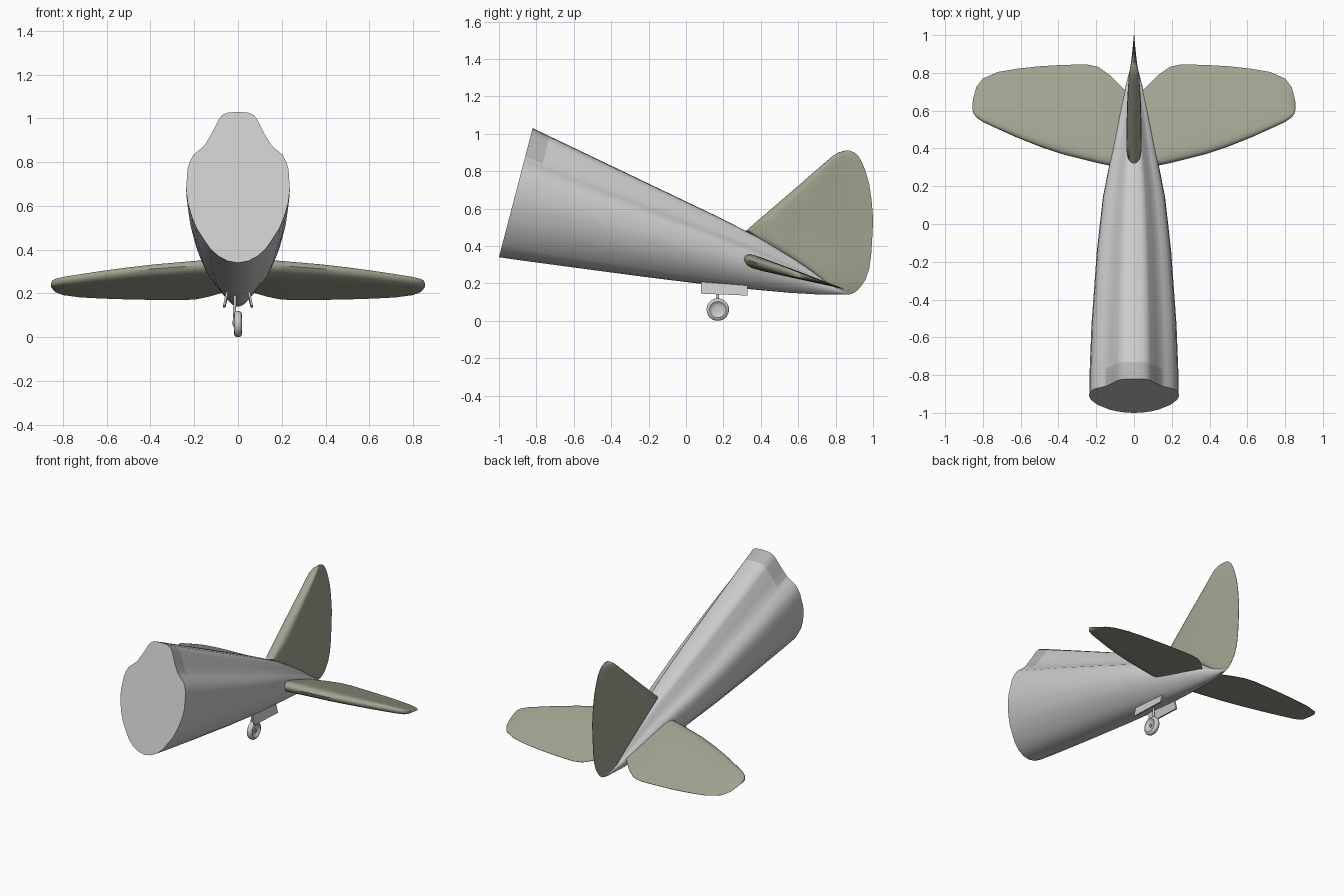
import bpy, bmesh, math
from mathutils import Vector

if "Cube" in bpy.data.objects:
    bpy.data.objects.remove(bpy.data.objects["Cube"])

olive = bpy.data.materials.new("olive_paint")
olive.diffuse_color = (0.36, 0.37, 0.28, 1)
olive.use_nodes = True
olive.node_tree.nodes["Principled BSDF"].inputs["Base Color"].default_value = olive.diffuse_color
grey = bpy.data.materials.new("light_grey")
grey.diffuse_color = (0.8, 0.8, 0.8, 1)
grey.use_nodes = True
grey.node_tree.nodes["Principled BSDF"].inputs["Base Color"].default_value = grey.diffuse_color
dark = bpy.data.materials.new("frame_grey")
dark.diffuse_color = (0.45, 0.45, 0.45, 1)
dark.use_nodes = True
dark.node_tree.nodes["Principled BSDF"].inputs["Base Color"].default_value = dark.diffuse_color


def loft(name, rings, mats=(), angle=35, dark_test=None):
    """Skin a list of closed rings and cap both ends."""
    bm = bmesh.new()
    vr = [[bm.verts.new(p) for p in r] for r in rings]
    n = len(vr[0])
    for i in range(len(vr) - 1):
        for j in range(n):
            k = (j + 1) % n
            f = bm.faces.new((vr[i][j], vr[i][k], vr[i + 1][k], vr[i + 1][j]))
            if dark_test and dark_test(i, j, n):
                f.material_index = 1
    bm.faces.new(vr[0])
    bm.faces.new(vr[-1])
    bmesh.ops.recalc_face_normals(bm, faces=bm.faces)
    me = bpy.data.meshes.new(name)
    bm.to_mesh(me)
    bm.free()
    for m in mats:
        me.materials.append(m)
    ob = bpy.data.objects.new(name, me)
    bpy.context.collection.objects.link(ob)
    bpy.ops.object.select_all(action='DESELECT')
    ob.select_set(True)
    bpy.context.view_layer.objects.active = ob
    bpy.ops.object.shade_smooth_by_angle(angle=math.radians(angle))
    return ob


# Fuselage: oval section with a raised spine, lofted on tilted planes
half = [(0, 0), (.2, .012), (.38, .045), (.54, .095), (.68, .165), (.8, .23), (.89, .305),
        (.97, .40), (1, .49), (.975, .62), (.93, .67), (.86, .715), (.72, .755),
        (.64, .78), (.51, .855), (.37, .95), (.31, .978), (.2, .995), (0, 1)]
section = half + [(-u, v) for u, v in half[-2:0:-1]]
# bottom y, bottom z, top y, top z, half width
stations = [(-1, .34, -.82, 1.03, .237), (-.89, .324, -.73, .987, .236),
            (-.6, .285, -.46, .858, .225), (-.2, .232, -.09, .681, .197),
            (.1, .195, .18, .552, .165), (.33, .17, .39, .445, .122),
            (.55, .15, .59, .325, .08), (.72, .14, .74, .228, .045),
            (.82, .14, .83, .175, .02), (.86, .145, .86, .16, .006)]
rings = [[(u * w, by + (ty - by) * v, bz + (tz - bz) * v) for u, v in section]
         for by, bz, ty, tz, w in stations]
loft("fuselage", rings, (grey, dark),
     dark_test=lambda i, j, n: i == 0 and 13 <= j <= n - 14)

# Aerofoil section: chord fraction, thickness fraction
foil = [(0, 0), (.012, .45), (.04, .78), (.09, .97), (.15, 1), (.35, .8), (.7, .38), (1, .03)]
foil += [(c, -t) for c, t in foil[:0:-1]]

# Tailplane: x, leading y, trailing y, half thickness
tail = [(.03, .30, .69, .036), (.07, .30, .73, .036), (.13, .31, .79, .036),
        (.19, .322, .832, .036), (.25, .337, .845, .035), (.38, .37, .842, .033),
        (.5, .41, .835, .03), (.62, .458, .822, .027), (.72, .503, .805, .024),
        (.8, .54, .77, .02), (.835, .565, .725, .017), (.85, .585, .67, .012),
        (.855, .605, .64, .004)]
span = [(-x, a, b, t) for x, a, b, t in reversed(tail)] + tail
rings = []
for x, a, b, t in span:
    ring = []
    for c, h in foil:
        y = a + (b - a) * c
        ring.append((x, y, .325 - (y - .33) * .3 + h * t))
    rings.append(ring)
loft("tailplane", rings, (olive,), 40)

# Fin and rudder: z, leading y, trailing y, half thickness
fin = [(.14, .82, .87, .008), (.15, .79, .9, .014), (.17, .775, .925, .02),
       (.22, .72, .96, .028), (.28, .64, .98, .034), (.35, .53, .99, .038),
       (.48, .32, .998, .04), (.55, .40, 1, .039), (.65, .517, .992, .037),
       (.73, .61, .98, .034), (.8, .69, .96, .031), (.85, .748, .94, .028),
       (.88, .783, .922, .024), (.9, .815, .9, .016), (.91, .85, .875, .004)]
rings = [[(h * t, a + (b - a) * c, z) for c, h in foil] for z, a, b, t in fin]
loft("fin", rings, (olive,), 40)

# Tail wheel: tyre with recessed hub
WY, WZ = .17, .06
side = [(.008, .012), (.008, .03), (.013, .036), (.018, .044), (.015, .054), (.007, .06)]
prof = [(-x, r) for x, r in side] + side[::-1]
seg = 28
rings = [[(x, WY + r * math.cos(2 * math.pi * k / seg), WZ + r * math.sin(2 * math.pi * k / seg))
          for k in range(seg)] for x, r in prof]
loft("tail_wheel", rings, (grey,), 40)


def rod(name, p, q, r):
    p, q = Vector(p), Vector(q)
    d = (q - p).normalized()
    s = d.orthogonal().normalized()
    t = d.cross(s)
    loft(name, [[e + r * (s * math.cos(a * math.pi / 6) + t * math.sin(a * math.pi / 6))
                 for a in range(12)] for e in (p, q)], (grey,))


# Wheel strut and axle
rod("wheel_strut", (-.018, WY, WZ - .005), (-.012, WY, .22), .007)
rod("wheel_axle", (-.022, WY, WZ), (.014, WY, WZ), .011)

# Wheel bay doors, splayed slightly
for s, label in ((-1, "left"), (1, "right")):
    rings = []
    for y, zt, zb in ((.08, .208, .145), (.33, .188, .135)):
        rings.append([(s * .045, y, zt), (s * .055, y, zt), (s * .068, y, zb), (s * .058, y, zb)])
    loft(label + "_wheel_door", rings, (grey,), 20)
